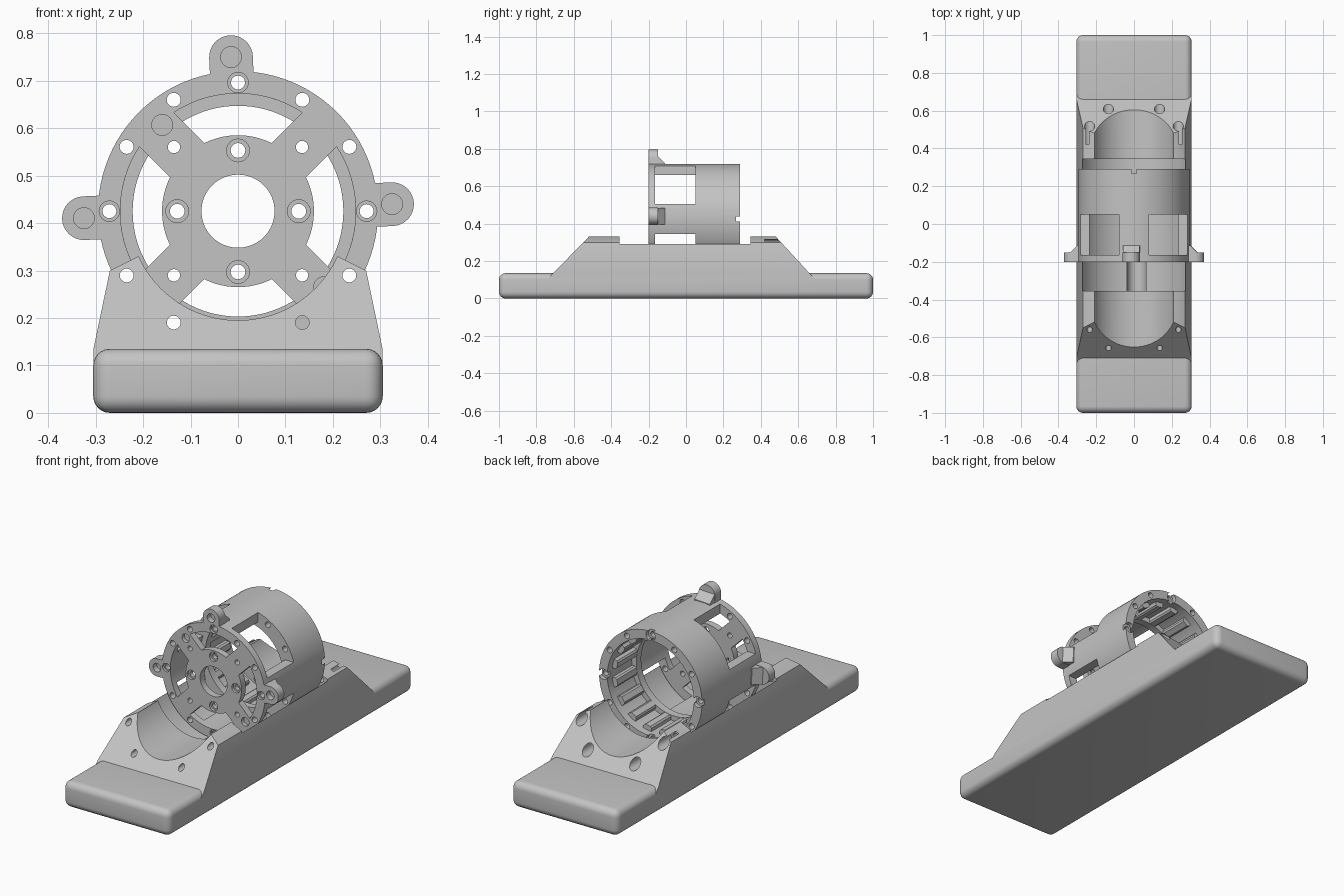
import bpy, bmesh
from math import sin, cos, asin, pi, radians
from mathutils import Matrix, Vector

if "Cube" in bpy.data.objects:
    bpy.data.objects.remove(bpy.data.objects["Cube"], do_unlink=True)

AXIS = 0.425          # height of the housing axis
FRONT, BACK = -0.2, 0.29
TWIST = radians(2.6)  # the lugs are turned slightly

grey = bpy.data.materials.new("light grey")
grey.use_nodes = True
grey.diffuse_color = (0.55, 0.55, 0.55, 1)
grey.node_tree.nodes["Principled BSDF"].inputs["Base Color"].default_value = grey.diffuse_color


def finish(name, bm):
    bmesh.ops.recalc_face_normals(bm, faces=bm.faces)
    mesh = bpy.data.meshes.new(name)
    bm.to_mesh(mesh)
    bm.free()
    mesh.materials.append(grey)
    obj = bpy.data.objects.new(name, mesh)
    bpy.context.collection.objects.link(obj)
    return obj


def prism(name, points, y0, y1):
    """Extrude an x/z outline along y."""
    bm = bmesh.new()
    face = bm.faces.new([bm.verts.new((x, y0, z)) for x, z in points])
    new = bmesh.ops.extrude_face_region(bm, geom=[face])["geom"]
    bmesh.ops.translate(bm, vec=(0, y1 - y0, 0),
                        verts=[v for v in new if isinstance(v, bmesh.types.BMVert)])
    return finish(name, bm)


def arc(r, a0, a1, n, x=0, z=AXIS):
    return [(x + r * cos(a0 + (a1 - a0) * i / n), z + r * sin(a0 + (a1 - a0) * i / n))
            for i in range(n + 1)]


def rod(name, r, y0, y1, x=0, z=AXIS, n=24):
    return prism(name, arc(r, 0, 2 * pi, n, x, z)[:-1], y0, y1)


def polar(r, a):
    return r * cos(a), AXIS + r * sin(a)


def turn(obj, a):
    """Rotate a mesh about the housing axis, from pointing along +x."""
    c = Matrix.Translation((0, 0, AXIS))
    obj.data.transform(c @ Matrix.Rotation(-a, 4, 'Y') @ c.inverted())
    return obj


def combine(target, tool, operation='DIFFERENCE'):
    mod = target.modifiers.new("boolean", 'BOOLEAN')
    mod.operation, mod.solver, mod.object = operation, 'EXACT', tool
    bpy.context.view_layer.objects.active = target
    bpy.ops.object.modifier_apply(modifier=mod.name)
    bpy.data.objects.remove(tool, do_unlink=True)


def smooth(obj):
    bpy.ops.object.select_all(action='DESELECT')
    obj.select_set(True)
    bpy.context.view_layer.objects.active = obj
    bpy.ops.object.shade_smooth_by_angle(angle=radians(32))


# Rounded base slab
bm = bmesh.new()
bmesh.ops.create_cube(bm, size=1)
bmesh.ops.scale(bm, vec=(0.61, 2, 0.135), verts=bm.verts)
bmesh.ops.translate(bm, vec=(0, 0, 0.0675), verts=bm.verts)
bmesh.ops.bevel(bm, geom=bm.edges[:], offset=0.035, segments=6, profile=0.5, affect='EDGES')
base = finish("cradle_base", bm)

# Cradle block with sloping ends
half = [(0.3045, 0.07), (0.3045, 0.135), (0.27, 0.3), (0.21, 0.33)]
cradle = prism("cradle_block", half + [(-x, z) for x, z in reversed(half)], -1, 1)
for v in cradle.data.vertices:
    rise = v.co.z - 0.135
    v.co.y = -0.71 + rise * 0.975 if v.co.y < 0 else 0.66 - rise * 0.92
combine(base, cradle, 'UNION')

# Groove, seat, lug slot and bolt holes in the cradle
combine(base, rod("groove", 0.23, -1.2, 1.2, n=96))
combine(base, rod("seat", 0.303, -0.355, 0.345, n=96))
slot = [(0.35, AXIS - 0.05), (0.35, AXIS + 0.05)]
slot = [(0.2, AXIS - 0.05)] + arc(0.05, -pi / 2, pi / 2, 16, 0.325) + [(0.2, AXIS + 0.05)]
combine(base, turn(prism("lug_slot", slot, -0.355, -0.1), -pi / 2 + TWIST))
for deg in (-30, -60, -120, -150):
    x, z = polar(0.271, radians(deg))
    combine(base, rod("bolt_hole", 0.0145, -1.2, 1.2, x, z))
    combine(base, rod("bolt_head", 0.027, 0.42, 1.2, x, z))
smooth(base)

# Housing drum with a closed front
drum = rod("housing", 0.295, FRONT, BACK, n=96)
combine(drum, rod("chamber", 0.248, -0.165, 0.4, n=96))

# Lugs with wedge shaped ribs behind them
for k in range(4):
    a = k * pi / 2 + TWIST
    outline = [(0.275, AXIS - 0.046)] + arc(0.046, -pi / 2, pi / 2, 16, 0.325) + [(0.275, AXIS + 0.046)]
    combine(drum, turn(prism("lug", outline, FRONT, -0.15), a), 'UNION')
    bm = bmesh.new()
    rib = [(0.27, -0.16), (0.335, -0.16), (0.335, -0.15), (0.298, -0.113), (0.27, -0.113)]
    face = bm.faces.new([bm.verts.new((x, y, AXIS - 0.044)) for x, y in rib])
    new = bmesh.ops.extrude_face_region(bm, geom=[face])["geom"]
    bmesh.ops.translate(bm, vec=(0, 0, 0.088),
                        verts=[v for v in new if isinstance(v, bmesh.types.BMVert)])
    combine(drum, turn(finish("rib", bm), a), 'UNION')
    x, z = polar(0.325, a)
    combine(drum, rod("lug_hole", 0.022, -0.3, -0.17, x, z))

# Spoked front and side windows
for k in range(4):
    a = k * pi / 2
    outer, inner = pi / 4 - asin(0.051 / 0.248), pi / 4 - asin(0.051 / 0.16)
    window = arc(0.248, -outer, outer, 24) + arc(0.16, inner, -inner, 16)
    combine(drum, turn(prism("front_window", window, -0.3, -0.15), a))
    corner = [(0.08, AXIS + 0.08), (0.34, AXIS + 0.08), (0.34, AXIS + 0.34), (0.08, AXIS + 0.34)]
    combine(drum, turn(prism("side_window", corner, -0.165, 0.05), a))

# Hub opening, hub holes, spoke holes and rim holes
combine(drum, rod("hub_opening", 0.077, -0.3, -0.1, n=64))
for k in range(4):
    a = k * pi / 2
    x, z = polar(0.128, a)
    combine(drum, rod("hub_hole", 0.0155, -0.3, -0.1, x, z))
    combine(drum, rod("hub_recess", 0.024, -0.3, -0.187, x, z))
    x, z = polar(0.191, a + pi / 4)
    combine(drum, rod("spoke_hole", 0.013, -0.3, -0.1, x, z))
    x, z = polar(0.271, a)
    combine(drum, rod("rim_front_recess", 0.0215, -0.3, -0.187, x, z))
    combine(drum, rod("rim_back_recess", 0.027, 0.268, 0.4, x, z))
for k in range(12):
    x, z = polar(0.271, k * pi / 6)
    combine(drum, rod("rim_hole", 0.0147, -0.3, 0.4, x, z))
for deg in (131.3, -41.5):
    x, z = polar(0.242, radians(deg))
    combine(drum, rod("locating_dent", 0.022, -0.3, -0.18, x, z))
smooth(drum)

# Inner ledge and the ring of teeth behind it
ledge = rod("inner_ledge", 0.252, 0.05, 0.09, n=96)
combine(ledge, rod("ledge_bore", 0.222, 0, 0.2, n=96))
smooth(ledge)
for k in range(16):
    tooth = [(0.252, AXIS - 0.026), (0.252, AXIS + 0.026), (0.23, AXIS + 0.022),
             (0.223, AXIS + 0.014), (0.223, AXIS - 0.014), (0.23, AXIS - 0.022)]
    turn(prism("inner_tooth", tooth, 0.085, 0.25), (k + 0.5) * pi / 8)
